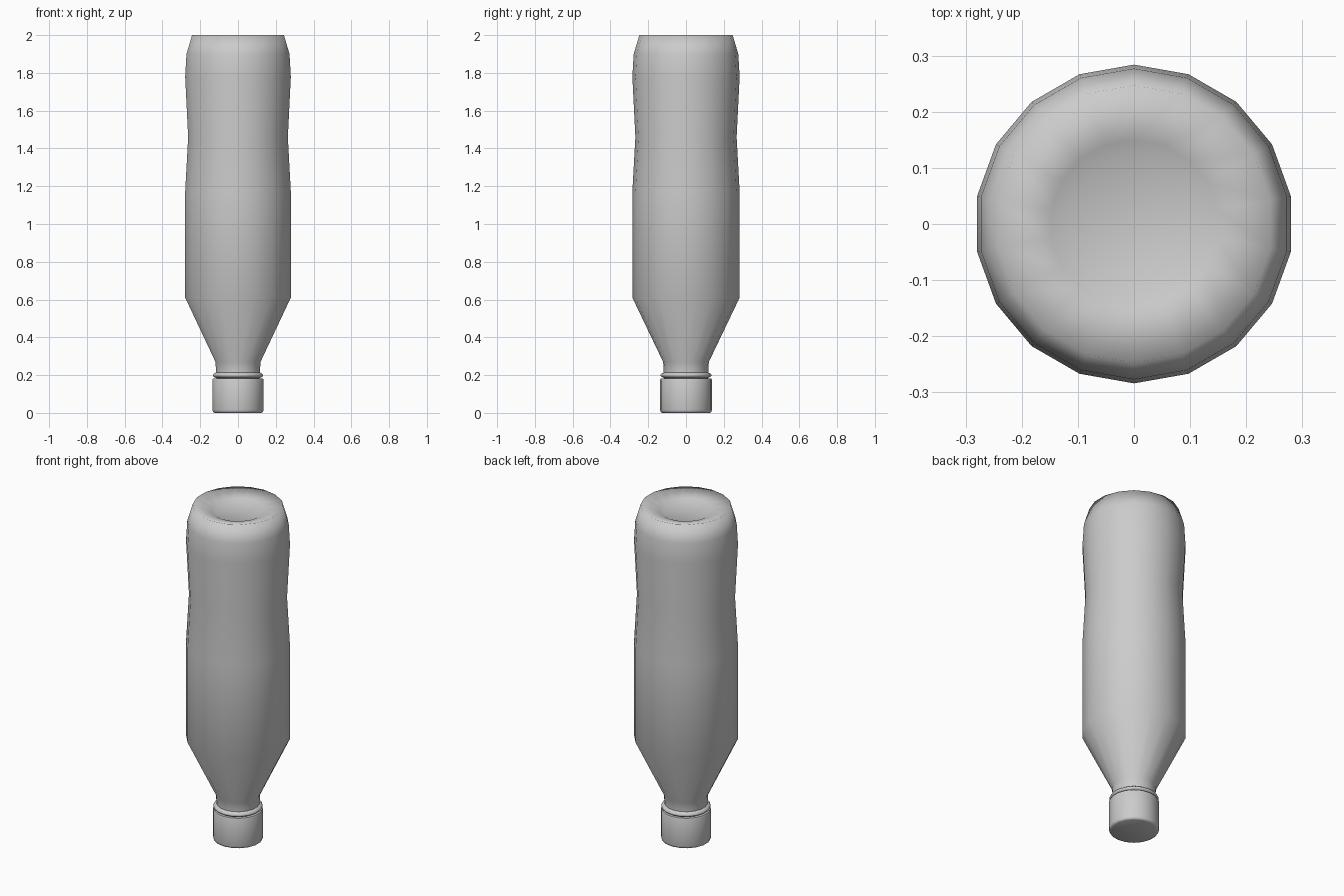
import bpy, math

if "Cube" in bpy.data.objects:
    bpy.data.objects.remove(bpy.data.objects["Cube"])

SIDES = 18


def lathe(name, profile, sharp=None):
    """Revolve (radius, z) points around z; end rings are capped."""
    verts, faces = [], []
    for r, z in profile:
        for i in range(SIDES):
            a = math.pi / 2 + 2 * math.pi * i / SIDES
            verts.append((r * math.cos(a), r * math.sin(a), z))
    for k in range(len(profile) - 1):
        for i in range(SIDES):
            j = (i + 1) % SIDES
            a, b = k * SIDES, (k + 1) * SIDES
            faces.append((a + i, a + j, b + j, b + i))
    last = (len(profile) - 1) * SIDES
    faces.append(tuple(reversed(range(SIDES))))
    faces.append(tuple(range(last, last + SIDES)))
    mesh = bpy.data.meshes.new(name)
    mesh.from_pydata(verts, [], faces)
    obj = bpy.data.objects.new(name, mesh)
    bpy.context.collection.objects.link(obj)
    bpy.ops.object.select_all(action='DESELECT')
    obj.select_set(True)
    bpy.context.view_layer.objects.active = obj
    if sharp:
        bpy.ops.object.shade_smooth_by_angle(angle=math.radians(sharp))
    else:
        bpy.ops.object.shade_smooth()
    return obj


# upside-down bottle: neck, shoulder, waisted body, recessed base
lathe("bottle_body", [
    (0.115, 0.15), (0.118, 0.22), (0.121, 0.27), (0.284, 0.61),
    (0.284, 1.17), (0.268, 1.46), (0.284, 1.78), (0.277, 1.90),
    (0.247, 2.00), (0.15, 1.975), (0.12, 1.96)])

# collar ring above the cap
lathe("neck_ring", [
    (0.118, 0.185), (0.132, 0.192), (0.135, 0.199),
    (0.132, 0.206), (0.118, 0.215)], sharp=60)

# screw cap with a small rounded rim
lathe("cap", [
    (0.126, 0.0), (0.134, 0.004), (0.137, 0.015),
    (0.137, 0.176), (0.134, 0.183), (0.116, 0.183)], sharp=60)
